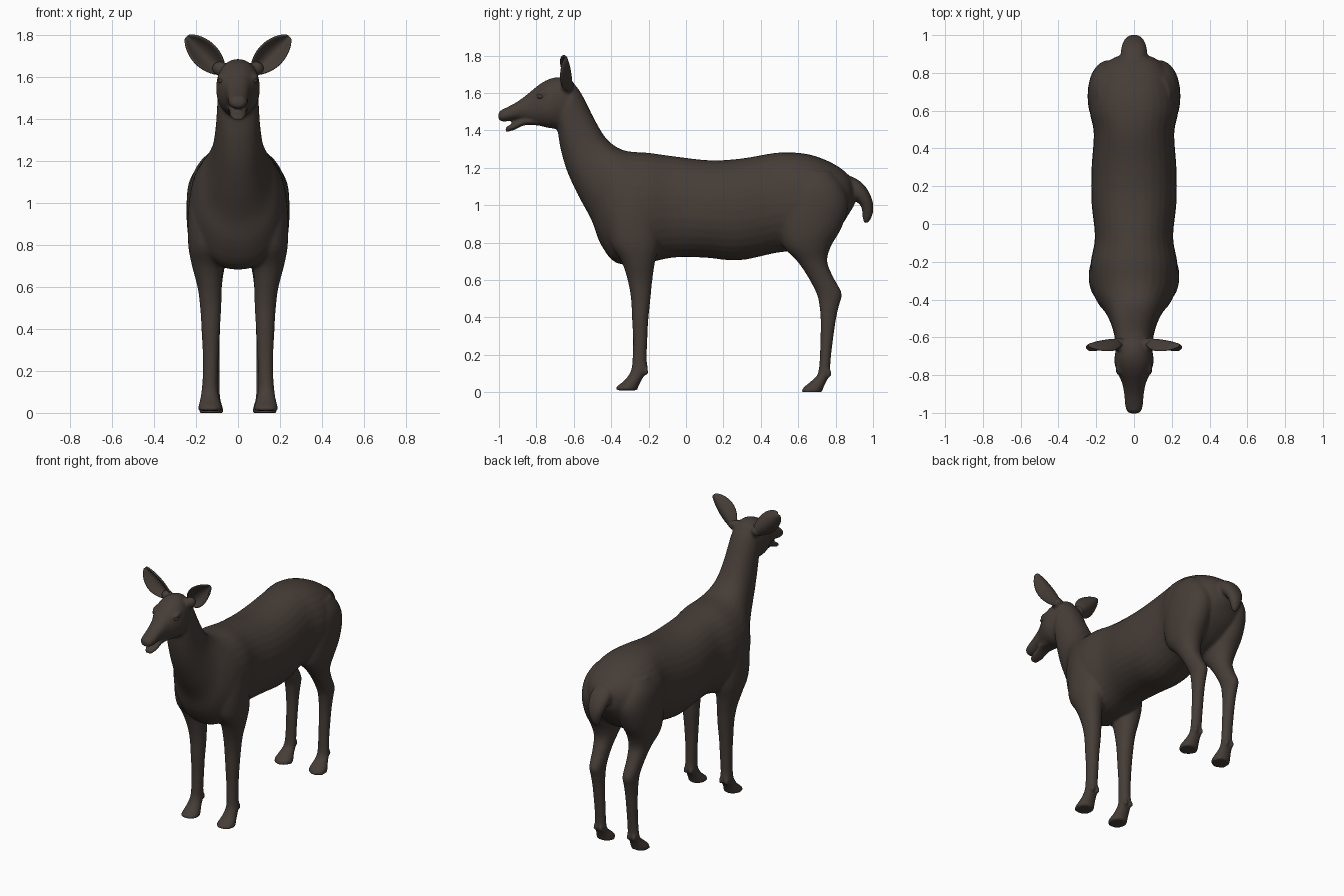
import bpy, bmesh, math
from mathutils import Vector, Matrix

brown = bpy.data.materials.new("dark_brown_coat")
brown.diffuse_color = (0.060, 0.046, 0.038, 1)


def make_object(name, bm):
    bmesh.ops.recalc_face_normals(bm, faces=bm.faces)
    mesh = bpy.data.meshes.new(name)
    bm.to_mesh(mesh)
    bm.free()
    mesh.materials.append(brown)
    obj = bpy.data.objects.new(name, mesh)
    bpy.context.collection.objects.link(obj)
    for p in mesh.polygons:
        p.use_smooth = True
    return obj


def catmull(a, b, c, d, t):
    return [0.5 * (2*q + (r - p)*t + (2*p - 5*q + 4*r - s)*t*t + (3*q - p - 3*r + s)*t**3)
            for p, q, r, s in zip(a, b, c, d)]


def loft(name, rings, side=1, power=0.92, n=32, steps=4):
    """Each ring: (y, z) of one edge, (y, z) of the opposite edge, x centre, half width."""
    fine = []
    for i in range(len(rings) - 1):
        a, d = rings[max(i - 1, 0)], rings[min(i + 2, len(rings) - 1)]
        fine += [catmull(a, rings[i], rings[i + 1], d, k / steps) for k in range(steps)]
    fine.append(rings[-1])
    bm = bmesh.new()
    loops = []
    for y1, z1, y2, z2, xc, hw in fine:
        loop = []
        for k in range(n):
            t = 2 * math.pi * k / n
            c = math.copysign(abs(math.cos(t)) ** power, math.cos(t))
            s = math.copysign(abs(math.sin(t)) ** power, math.sin(t))
            loop.append(bm.verts.new((side * (xc + hw * s),
                                      (y1 + y2) / 2 + (y1 - y2) / 2 * c,
                                      (z1 + z2) / 2 + (z1 - z2) / 2 * c)))
        loops.append(loop)
    for la, lb in zip(loops, loops[1:]):
        for k in range(n):
            bm.faces.new((la[k], la[(k + 1) % n], lb[(k + 1) % n], lb[k]))
    bm.faces.new(loops[0])
    bm.faces.new(loops[-1])
    return make_object(name, bm)


def leg(name, table, side):
    # Table rows: height, front y, back y, x centre, half width
    return loft(name, [(f, z, b, z, x, w) for z, f, b, x, w in table], side, 0.95)


def blob(name, loc, size, tilt=0):
    bm = bmesh.new()
    m = Matrix.Translation(loc) @ Matrix.Rotation(tilt, 4, 'X') @ Matrix.Diagonal((*size, 1))
    bmesh.ops.create_uvsphere(bm, u_segments=16, v_segments=10, radius=1, matrix=m)
    return make_object(name, bm)


# Trunk and neck in one sweep, rump to throat
parts = [loft("body", [
    (0.90, 1.10, 0.90, 1.00, 0, 0.05),
    (0.87, 1.16, 0.875, 0.96, 0, 0.12),
    (0.80, 1.215, 0.82, 0.88, 0, 0.185),
    (0.70, 1.26, 0.72, 0.80, 0, 0.225),
    (0.60, 1.28, 0.60, 0.76, 0, 0.235),
    (0.48, 1.28, 0.48, 0.745, 0, 0.213),
    (0.30, 1.25, 0.28, 0.705, 0, 0.225),
    (0.13, 1.24, 0.10, 0.72, 0, 0.225),
    (-0.07, 1.262, -0.07, 0.72, 0, 0.207),
    (-0.20, 1.28, -0.22, 0.69, 0, 0.230),
    (-0.30, 1.287, -0.37, 0.69, 0, 0.225),
    (-0.36, 1.305, -0.455, 0.79, 0, 0.195),
    (-0.41, 1.34, -0.505, 0.92, 0, 0.155),
    (-0.45, 1.39, -0.575, 1.05, 0, 0.125),
    (-0.50, 1.48, -0.635, 1.18, 0, 0.108),
    (-0.55, 1.58, -0.67, 1.30, 0, 0.100),
    (-0.59, 1.64, -0.69, 1.41, 0, 0.095),
    (-0.63, 1.66, -0.72, 1.45, 0, 0.07)])]

# Head, open lower jaw and hooked tail
parts.append(loft("head", [
    (-0.575, 1.61, -0.62, 1.46, 0, 0.04),
    (-0.61, 1.665, -0.655, 1.415, 0, 0.085),
    (-0.67, 1.685, -0.70, 1.41, 0, 0.100),
    (-0.73, 1.675, -0.745, 1.415, 0, 0.103),
    (-0.785, 1.645, -0.80, 1.43, 0, 0.085),
    (-0.84, 1.60, -0.845, 1.445, 0, 0.063),
    (-0.90, 1.555, -0.90, 1.458, 0, 0.052),
    (-0.96, 1.522, -0.96, 1.448, 0, 0.047),
    (-0.99, 1.508, -0.99, 1.45, 0, 0.038),
    (-1.003, 1.49, -1.003, 1.46, 0, 0.022)]))
parts.append(loft("lower_jaw", [
    (-0.78, 1.47, -0.78, 1.425, 0, 0.055),
    (-0.87, 1.462, -0.86, 1.428, 0, 0.045),
    (-0.93, 1.436, -0.92, 1.402, 0, 0.040),
    (-0.965, 1.415, -0.963, 1.39, 0, 0.025)]))
parts.append(loft("tail", [
    (0.83, 1.17, 0.81, 1.03, 0, 0.06),
    (0.90, 1.147, 0.88, 1.03, 0, 0.07),
    (0.955, 1.105, 0.91, 1.02, 0, 0.067),
    (0.992, 1.04, 0.935, 0.995, 0, 0.055),
    (1.002, 0.98, 0.943, 0.96, 0, 0.040),
    (0.99, 0.93, 0.945, 0.93, 0, 0.026),
    (0.97, 0.903, 0.95, 0.903, 0, 0.010)]))

front = [
    (1.16, -0.34, -0.20, 0.12, 0.06),
    (1.08, -0.39, -0.16, 0.135, 0.085),
    (0.95, -0.42, -0.14, 0.14, 0.098),
    (0.80, -0.405, -0.14, 0.145, 0.092),
    (0.70, -0.345, -0.165, 0.145, 0.074),
    (0.60, -0.312, -0.18, 0.135, 0.058),
    (0.50, -0.294, -0.19, 0.130, 0.050),
    (0.38, -0.288, -0.202, 0.130, 0.043),
    (0.28, -0.283, -0.207, 0.130, 0.038),
    (0.18, -0.286, -0.210, 0.132, 0.036),
    (0.12, -0.293, -0.207, 0.134, 0.038),
    (0.07, -0.322, -0.235, 0.134, 0.045),
    (0.03, -0.370, -0.255, 0.133, 0.056),
    (0.010, -0.378, -0.258, 0.133, 0.058)]
hind = [
    (1.18, 0.58, 0.78, 0.12, 0.07),
    (1.10, 0.53, 0.84, 0.13, 0.103),
    (1.00, 0.495, 0.868, 0.13, 0.115),
    (0.88, 0.495, 0.832, 0.135, 0.107),
    (0.78, 0.52, 0.775, 0.135, 0.090),
    (0.70, 0.595, 0.755, 0.130, 0.068),
    (0.62, 0.650, 0.785, 0.128, 0.053),
    (0.53, 0.697, 0.832, 0.125, 0.045),
    (0.47, 0.712, 0.820, 0.124, 0.041),
    (0.38, 0.720, 0.800, 0.123, 0.037),
    (0.20, 0.716, 0.776, 0.122, 0.035),
    (0.10, 0.705, 0.768, 0.124, 0.038),
    (0.06, 0.670, 0.752, 0.126, 0.044),
    (0.025, 0.628, 0.735, 0.128, 0.056),
    (0.0, 0.618, 0.728, 0.128, 0.058)]

for side, label in ((1, "left"), (-1, "right")):
    # Legs with dewclaws behind the pasterns
    parts.append(leg(label + "_front_leg", front, side))
    parts.append(leg(label + "_hind_leg", hind, side))
    for dx in (-0.02, 0.02):
        parts.append(blob("dewclaw", (side * (0.133 + dx), -0.217, 0.115), (0.014, 0.016, 0.027), 0.3))
        parts.append(blob("dewclaw", (side * (0.124 + dx), 0.762, 0.105), (0.014, 0.016, 0.027), 0.3))
    # Brow ridge over each eye, and ear root
    parts.append(blob("brow", (side * 0.075, -0.762, 1.602), (0.024, 0.04, 0.018), 0.3))
    parts.append(blob("ear_root", (side * 0.085, -0.635, 1.64), (0.04, 0.035, 0.035)))

# Fuse the overlapping parts into one smooth skin
bpy.ops.object.select_all(action='DESELECT')
for p in parts:
    p.select_set(True)
deer = parts[0]
bpy.context.view_layer.objects.active = deer
bpy.ops.object.join()
deer.name = "deer_body"
remesh = deer.modifiers.new("fuse", 'REMESH')
remesh.mode = 'VOXEL'
remesh.voxel_size = 0.009
remesh.use_smooth_shade = True
smooth = deer.modifiers.new("soften", 'SMOOTH')
smooth.factor = 0.5
smooth.iterations = 5
for m in ("fuse", "soften"):
    bpy.ops.object.modifier_apply(modifier=m)


def ear(name, side):
    # Cupped leaf opening forwards
    widths = [0.028, 0.045, 0.057, 0.063, 0.064, 0.060, 0.051, 0.037, 0.012]
    n = 10
    bm = bmesh.new()
    rows = []
    for i, w in enumerate(widths):
        v = i / (len(widths) - 1)
        row = []
        for k in range(n + 1):
            u = 2 * k / n - 1
            x = 0.080 + 0.165 * v + 0.70 * w * u
            z = 1.630 + 0.163 * v - 0.71 * w * u
            y = -0.612 - 0.03 * v * v - 0.85 * w * u * u
            row.append(bm.verts.new((side * x, y, z)))
        rows.append(row)
    for ra, rb in zip(rows, rows[1:]):
        for k in range(n):
            bm.faces.new((ra[k], ra[k + 1], rb[k + 1], rb[k]))
    obj = make_object(name, bm)
    thick = obj.modifiers.new("thickness", 'SOLIDIFY')
    thick.thickness = 0.012
    thick.offset = 0
    sub = obj.modifiers.new("round", 'SUBSURF')
    sub.levels = sub.render_levels = 1


for side, label in ((1, "left"), (-1, "right")):
    ear(label + "_ear", side)
    blob(label + "_eye", (side * 0.079, -0.776, 1.582), (0.016, 0.022, 0.014))
